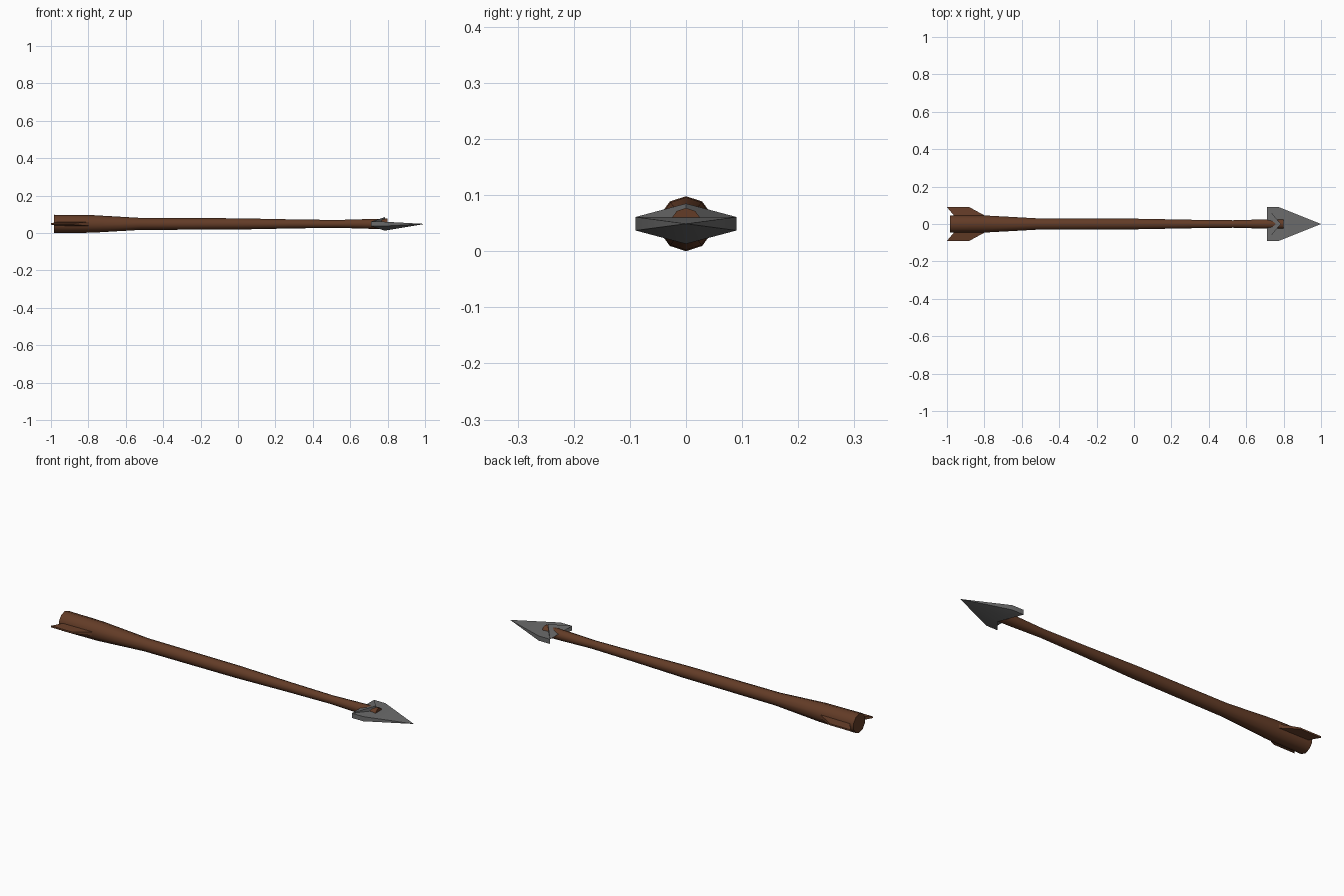
import bpy, bmesh, math
from mathutils import Vector

if "Cube" in bpy.data.objects:
    bpy.data.objects.remove(bpy.data.objects["Cube"])

ZC = 0.049  # height of the arrow's axis


def material(name, rgb):
    m = bpy.data.materials.new(name)
    m.diffuse_color = (*rgb, 1)
    m.use_nodes = True
    m.node_tree.nodes["Principled BSDF"].inputs["Base Color"].default_value = m.diffuse_color
    return m


WOOD = material("brown wood", (0.125, 0.045, 0.02))
IRON = material("grey iron", (0.15, 0.15, 0.15))


def finish(name, bm, mat, angle):
    bmesh.ops.recalc_face_normals(bm, faces=bm.faces)
    me = bpy.data.meshes.new(name)
    bm.to_mesh(me)
    bm.free()
    ob = bpy.data.objects.new(name, me)
    bpy.context.collection.objects.link(ob)
    me.materials.append(mat)
    bpy.ops.object.select_all(action='DESELECT')
    ob.select_set(True)
    bpy.context.view_layer.objects.active = ob
    bpy.ops.object.shade_smooth_by_angle(angle=math.radians(angle))
    return ob


def barbed_plate(name, outline, mat, angle):
    """Plate from (x, y, half thickness) points; zero thickness closes to a point."""
    bm = bmesh.new()
    top = [bm.verts.new((x, y, ZC + t)) for x, y, t in outline]
    low = [v if t == 0 else bm.verts.new((x, y, ZC - t))
           for v, (x, y, t) in zip(top, outline)]
    n = len(outline)
    for i in range(n):
        j = (i + 1) % n
        ring = list(dict.fromkeys((top[i], top[j], low[j], low[i])))
        bm.faces.new(ring)
    faces = [bm.faces.new(top), bm.faces.new(low[::-1])]
    bmesh.ops.triangulate(bm, faces=faces)
    return finish(name, bm, mat, angle)


# Shaft: ten-sided lathe along x
SIDES = 10
profile = [(-0.985, 0.049), (-0.78, 0.047), (-0.52, 0.032), (0.0, 0.030),
           (0.30, 0.024), (0.53, 0.021), (0.70, 0.026), (0.80, 0.028)]
bm = bmesh.new()
rings = []
for x, r in profile:
    rings.append([bm.verts.new((x, r * math.sin(a), ZC + r * math.cos(a)))
                  for a in (2 * math.pi * k / SIDES for k in range(SIDES))])
for a, b in zip(rings, rings[1:]):
    for k in range(SIDES):
        m = (k + 1) % SIDES
        bm.faces.new((a[k], a[m], b[m], b[k]))
bm.faces.new(rings[0])
bm.faces.new(rings[-1])
finish("shaft", bm, WOOD, 40)

# Arrowhead: thick along the spine, thin at the barbs
barbed_plate("arrowhead", [(1.0, 0, 0), (0.775, 0.09, 0.012), (0.71, 0.09, 0.012),
                           (0.785, 0, 0.036),
                           (0.71, -0.09, 0.012), (0.775, -0.09, 0.012)], IRON, 40)

# Fletching fins, one each side
for side, s in (("left", 1), ("right", -1)):
    barbed_plate("fin_" + side, [(-0.77, s * 0.03, 0.012), (-0.88, s * 0.09, 0.004),
                                 (-1.0, s * 0.09, 0.004), (-0.95, s * 0.03, 0.012)],
                 WOOD, 30)
